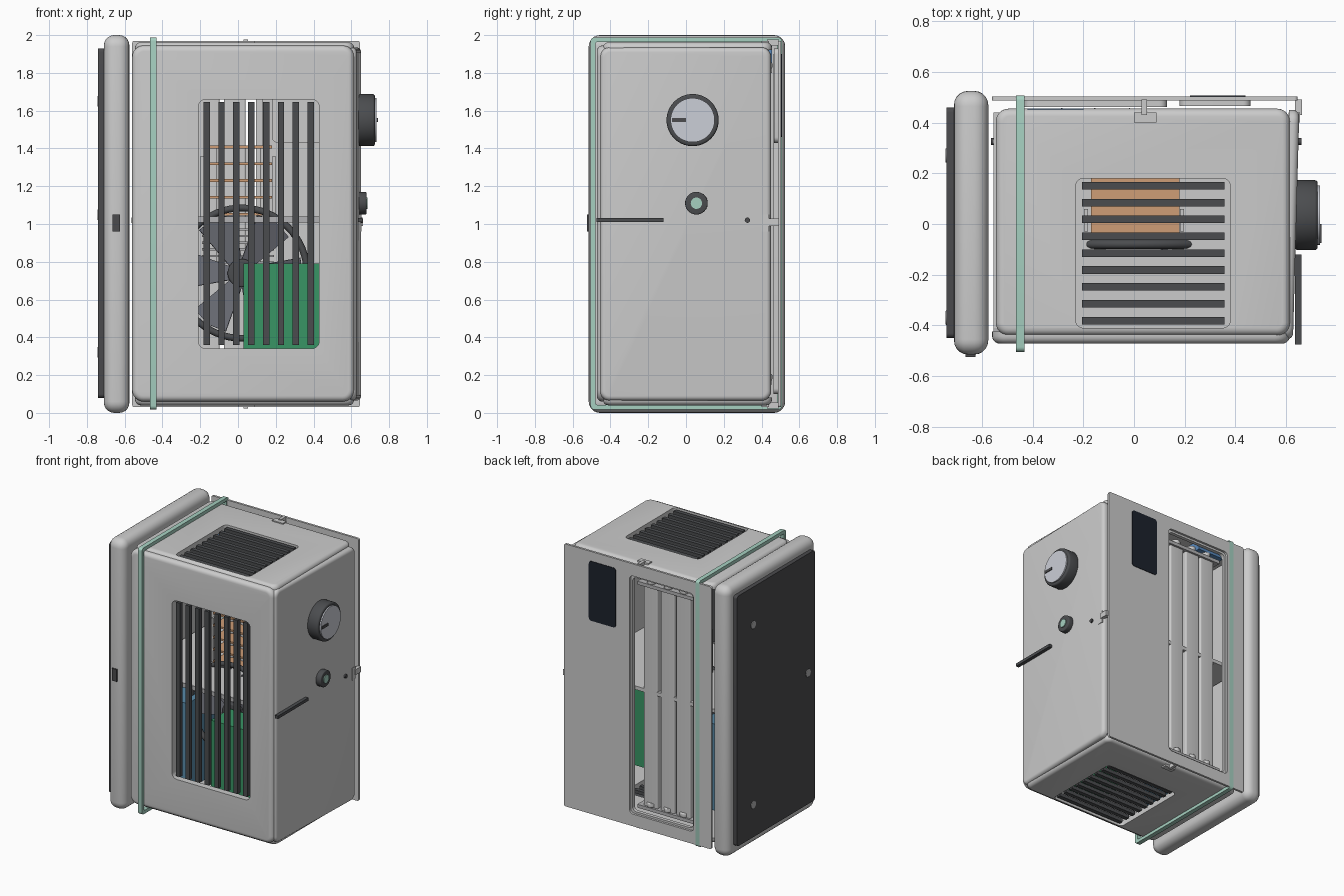
import bpy, bmesh, math
from mathutils import Vector, Matrix

if "Cube" in bpy.data.objects:
    bpy.data.objects.remove(bpy.data.objects["Cube"])

mats = {}
COL = dict(shell=(.83, .82, .80), dark=(.07, .07, .075), bar=(.07, .073, .078), seal=(.38, .63, .53),
           copper=(.62, .34, .18), green=(.04, .30, .13), blue=(.10, .25, .50), steel=(.45, .45, .46),
           blade=(.14, .145, .17), glass=(.60, .62, .68), navy=(.012, .016, .025), tank=(.10, .26, .40))


def paint(ob, col):
    if col:
        if col not in mats:
            mats[col] = bpy.data.materials.new(col)
            mats[col].diffuse_color = (*COL[col], 1)
        ob.data.materials.append(mats[col])
    return ob


def finish(name, bm, col=None):
    me = bpy.data.meshes.new(name)
    bmesh.ops.recalc_face_normals(bm, faces=bm.faces)
    bm.to_mesh(me)
    bm.free()
    ob = bpy.data.objects.new(name, me)
    bpy.context.collection.objects.link(ob)
    return paint(ob, col)


def smooth(ob):
    bpy.ops.object.select_all(action='DESELECT')
    ob.select_set(True)
    bpy.context.view_layer.objects.active = ob
    bpy.ops.object.shade_smooth_by_angle(angle=math.radians(35))


def box(name, x, y, z, col=None, axis=None, r=0, b=0, sides=()):
    """Box from ranges; round the corners along an axis, then the rims of the faces in sides (+1/-1)."""
    bm = bmesh.new()
    bmesh.ops.create_cube(bm, size=1)
    for v in bm.verts:
        v.co = Vector([(p[0] + p[1]) / 2 + c * (p[1] - p[0]) for c, p in zip(v.co, (x, y, z))])
    if r:
        es = [e for e in bm.edges if abs((e.verts[0].co - e.verts[1].co).normalized()[axis]) > .9]
        bmesh.ops.bevel(bm, geom=es, offset=r, segments=6, profile=.5, affect='EDGES')
    if b:
        bm.normal_update()
        es = {e for f in bm.faces for s in sides if f.normal[axis] * s > .9 for e in f.edges}
        bmesh.ops.bevel(bm, geom=list(es), offset=b, segments=5, profile=.5, affect='EDGES', clamp_overlap=True)
    ob = finish(name, bm, col)
    if r:
        smooth(ob)
    return ob


def cut(ob, x, y, z, axis, r):
    """Cut a rounded window and discard the cutter."""
    c = box("cutter", x, y, z, None, axis, r)
    c.hide_render = True
    m = ob.modifiers.new("window", 'BOOLEAN')
    m.object, m.solver = c, 'EXACT'
    bpy.context.view_layer.update()
    me = bpy.data.meshes.new_from_object(ob.evaluated_get(bpy.context.evaluated_depsgraph_get()))
    ob.modifiers.clear()
    ob.data = me
    bpy.data.objects.remove(c)
    smooth(ob)


def cyl(name, c, r, h, axis, col=None, b=0, n=40):
    bm = bmesh.new()
    bmesh.ops.create_cone(bm, cap_ends=True, segments=n, radius1=r, radius2=r, depth=h)
    if b:
        es = [e for e in bm.edges if abs(e.verts[0].co.z - e.verts[1].co.z) < 1e-4]
        bmesh.ops.bevel(bm, geom=es, offset=b, segments=3, profile=.5, affect='EDGES')
    rot = {0: Matrix.Rotation(math.pi / 2, 4, 'Y'), 1: Matrix.Rotation(math.pi / 2, 4, 'X'), 2: Matrix()}[axis]
    bmesh.ops.transform(bm, matrix=Matrix.Translation(c) @ rot, verts=bm.verts)
    ob = finish(name, bm, col)
    smooth(ob)
    return ob


# Side door with dark liner, screws and catch
box("side_door", (-.71, -.575), (-.515, .525), (0, 2), 'shell', 0, .06, .055, (1, -1))
box("door_liner", (-.74, -.70), (-.45, .46), (.08, 1.93), 'dark', 0, .02)
for i, (y, z) in enumerate([(.27, 1.65), (-.37, 1.05), (.27, .32)]):
    cyl(f"door_screw_{i}", (-.738, y, z), .028, .012, 0, 'steel', .003, 20)
box("door_catch", (-.665, -.625), (-.525, -.50), (.96, 1.05), 'dark')

# Seal frame
seal = box("seal_frame", (-.465, -.432), (-.505, .508), (.018, 1.988), 'seal', 0, .02)
cut(seal, (-.6, -.3), (-.48, .483), (.043, 1.963), 0, .01)

# Front panel with vertical grille
front = box("front_panel", (-.56, .615), (-.472, -.425), (.06, 1.945), 'shell', 1, .06, .03, (-1,))
cut(front, (-.21, .43), (-.6, -.3), (.34, 1.66), 1, .04)
for i in range(8):
    x = -.166 + i * .0787
    box(f"front_bar_{i}", (x - .017, x + .017), (-.465, -.435), (.36, 1.645), 'bar')

# Top and bottom panels with cross grilles
for name, z, s in (("top", (1.92, 1.962), 1), ("bottom", (.04, .082), -1)):
    p = box(name + "_panel", (-.545, .615), (-.44, .455), z, 'shell', 2, .05, .03, (s,))
    cut(p, (-.23, .38), (-.41, .18), (z[0] - .1, z[1] + .1), 2, .03)
    for i in range(9):
        y = -.381 + i * .0665
        box(f"{name}_bar_{i}", (-.205, .358), (y - .015, y + .015), (z[0] + .008, z[1] - .008), 'bar')

# Right panel, slightly open at the front
right = box("right_panel", (-.02, .02), (-.455, .45), (.065, 1.935), 'shell', 0, .05, .025, (1,))
right.location = (.62, 0, 0)
right.rotation_euler.z = math.radians(-1.6)

# Gauge, button and handle rod on the right panel
cyl("gauge_base", (.61, .035, 1.55), .075, .05, 0, 'dark')
cyl("gauge_body", (.68, .035, 1.55), .138, .09, 0, 'bar', .012, 56)
cyl("gauge_face", (.7275, .035, 1.55), .117, .014, 0, 'glass', 0, 56)
box("gauge_needle", (.73, .74), (-.075, .0), (1.54, 1.56), 'dark')
cyl("button_body", (.655, .055, 1.11), .06, .05, 0, 'bar', .006)
cyl("button_cap", (.68, .055, 1.11), .03, .012, 0, 'seal')
box("handle_rod", (.635, .66), (-.475, -.12), (1.01, 1.032), 'bar')

# Back panel with tall opening, inner rim and display
back = box("back_panel", (-.56, .645), (.488, .504), (.03, 1.97), 'shell', 1, .012)
cut(back, (-.415, .11), (.3, .7), (.12, 1.88), 1, .03)
rim = box("opening_rim", (-.435, .13), (.462, .488), (.10, 1.90), 'shell', 1, .03)
cut(rim, (-.40, .095), (.3, .7), (.135, 1.865), 1, .03)
box("display_housing", (.18, .46), (.465, .49), (1.43, 1.93), 'shell', 1, .03)
box("display_screen", (.22, .44), (.48, .508), (1.46, 1.90), 'navy', 1, .02)

# Upright slats between two bolted rails
for name, z in (("upper", 1.80), ("lower", .15)):
    box(f"slat_rail_{name}", (-.385, .08), (.36, .455), (z, z + .025), 'steel')
for i, x in enumerate((-.017, -.155, -.285)):
    box(f"slat_{i}", (x - .058, x + .058), (.395, .44), (.16, 1.81), 'shell', 2, .01)
    for j, z in enumerate((1.84, .19)):
        cyl(f"slat_bolt_{i}_{j}", (x, .425, z), .032, .03, 2, 'shell', .006, 24)

# Clips joining the back panel to its neighbours
for name, x, z, px, pz in (("top", (0, .088), (1.935, 1.97), (.03, .052), (1.945, 1.978)),
                           ("bottom", (0, .088), (.03, .065), (.03, .052), (.022, .055)),
                           ("right", (.61, .655), (.96, 1.05), (.635, .662), (.99, 1.03))):
    box(f"{name}_clip", x, (.40, .44), z, 'shell')
    box(f"{name}_clip_arm", px, (.43, .492), pz, 'shell')
for i, x in enumerate((-.545, .64)):
    cyl(f"shelf_pin_{i}", (x, .325, 1.02), .014, .04, 0, 'dark', 0, 16)

# Shelf
box("shelf", (-.555, .595), (-.42, .44), (1.01, 1.037), 'shell')
box("shelf_lip", (-.555, .595), (-.425, -.41), (1.008, 1.04), 'steel')

# Copper fin stack above the shelf, steel fins below
for i in range(5):
    z = 1.045 + i * .089
    box(f"copper_fin_{i}", (-.17, .18), (-.05, .185), (z, z + .014), 'copper')
for i in range(8):
    z = .72 + i * .035
    box(f"steel_fin_{i}", (-.19, .19), (-.0, .19), (z, z + .012), 'steel')
for i, x in enumerate((-.10, -.01, .05, .13)):
    cyl(f"heat_pipe_{i}", (x, .07, 1.06), .014, .70, 2, 'shell', 0, 16)
for i, x in enumerate((-.19, .19)):
    box(f"fin_bracket_{i}", (x - .008, x + .008), (-.03, .06), (1.03, 1.36), 'shell')

# Fan: ring, hub, spokes of blades
bpy.ops.mesh.primitive_torus_add(location=(.02, -.08, .74), rotation=(math.pi / 2, 0, 0), major_radius=.345,
                                 minor_radius=.018, major_segments=64, minor_segments=12)
ring = bpy.context.object
ring.name = "fan_ring"
smooth(paint(ring, 'bar'))
cyl("fan_hub", (.02, -.08, .74), .075, .07, 1, 'bar', .01)
for i in range(6):
    bm = bmesh.new()
    vs = [bm.verts.new(p) for p in ((-.035, -.012, .06), (.035, .012, .06), (.12, .03, .29), (.02, 0, .325),
                                    (-.08, -.03, .31))]
    f = bm.faces.new(vs)
    bm.normal_update()
    bmesh.ops.solidify(bm, geom=[f], thickness=.008)
    bmesh.ops.transform(bm, verts=bm.verts, matrix=Matrix.Translation((.02, -.08, .74))
                        @ Matrix.Rotation(math.radians(30 + i * 60), 4, 'Y'))
    finish(f"fan_blade_{i}", bm, 'blade')

# Control block, tank and upper reservoir
box("control_block", (.03, .54), (-.36, -.14), (.12, .79), 'green')
box("tank", (-.55, -.26), (-.22, .18), (.14, .78), 'tank', 2, .03)
box("upper_reservoir", (-.42, -.20), (.19, .455), (1.85, 1.945), 'blue')

for m in bpy.data.materials:
    if m.users and not m.is_grease_pencil:
        m.use_nodes = True
        m.node_tree.nodes["Principled BSDF"].inputs["Base Color"].default_value = m.diffuse_color
